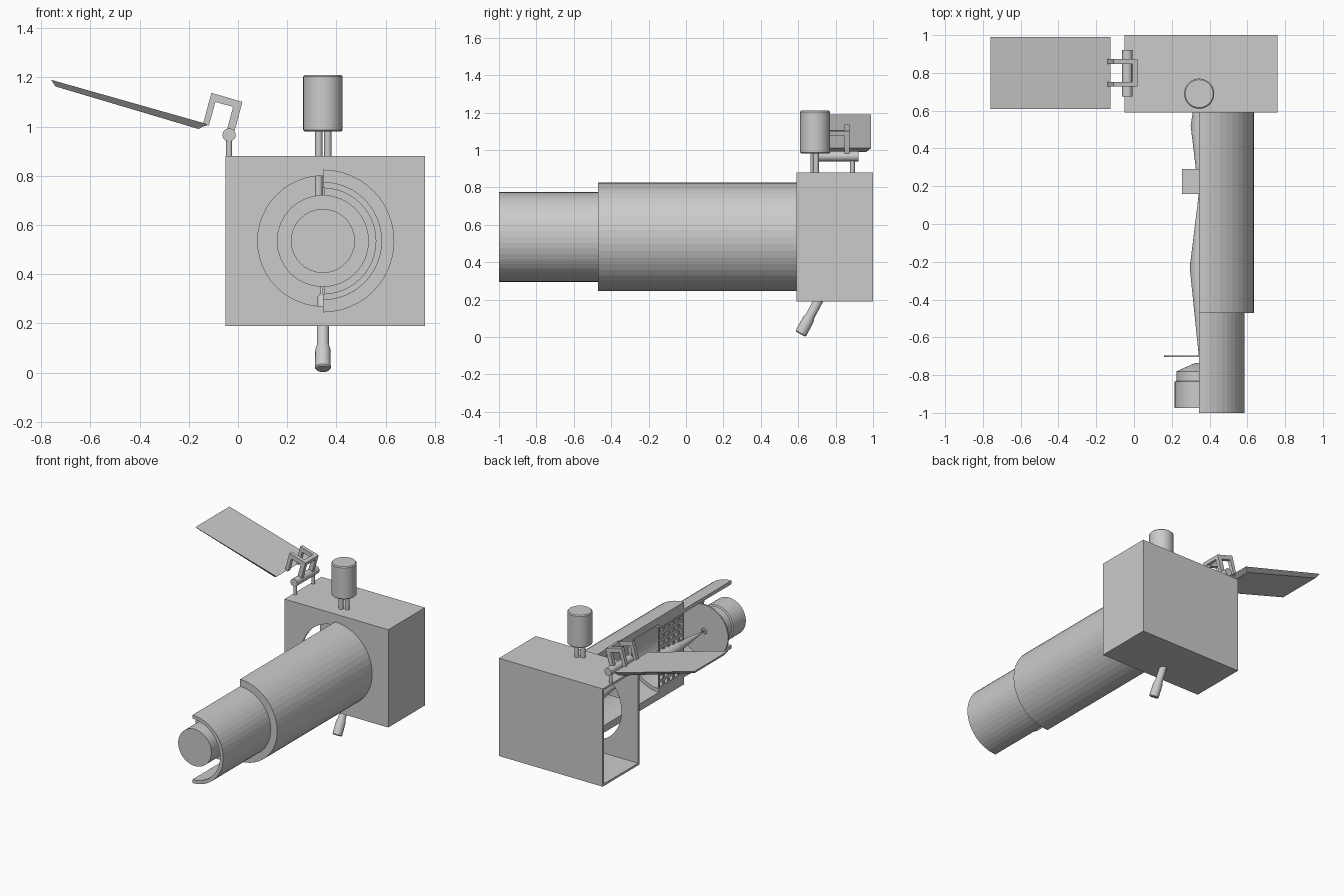
import bpy, bmesh, math
from mathutils import Vector

if "Cube" in bpy.data.objects:
    bpy.data.objects.remove(bpy.data.objects["Cube"])

CX, CZ = 0.345, 0.535      # optical axis


def finish(name, bm, smooth=False):
    bmesh.ops.remove_doubles(bm, verts=bm.verts, dist=1e-5)
    bmesh.ops.recalc_face_normals(bm, faces=bm.faces)
    me = bpy.data.meshes.new(name)
    bm.to_mesh(me)
    bm.free()
    ob = bpy.data.objects.new(name, me)
    bpy.context.collection.objects.link(ob)
    if smooth:
        bpy.ops.object.select_all(action='DESELECT')
        bpy.context.view_layer.objects.active = ob
        ob.select_set(True)
        bpy.ops.object.shade_smooth_by_angle(angle=math.radians(30))
    return ob


def extrude_y(name, pts, y0, y1):
    """Extrude an (x, z) outline along y."""
    bm = bmesh.new()
    f = bm.faces.new([bm.verts.new((x, y0, z)) for x, z in pts])
    r = bmesh.ops.extrude_face_region(bm, geom=[f])
    vs = [v for v in r['geom'] if isinstance(v, bmesh.types.BMVert)]
    bmesh.ops.translate(bm, verts=vs, vec=(0, y1 - y0, 0))
    return finish(name, bm)


def box(name, x0, x1, y0, y1, z0, z1):
    return extrude_y(name, [(x0, z0), (x1, z0), (x1, z1), (x0, z1)], y0, y1)


def lathe(name, a, b, profile, n=32):
    """Turn (distance, radius) points around the axis from a towards b."""
    a = Vector(a)
    d = (Vector(b) - a).normalized()
    q = d.to_track_quat('Z', 'Y')
    bm = bmesh.new()
    rings = []
    for t, r in profile:
        rings.append([bm.verts.new(a + q @ Vector((max(r, 1e-4) * math.cos(k * math.tau / n),
                      max(r, 1e-4) * math.sin(k * math.tau / n), t))) for k in range(n)])
    for r0, r1 in zip(rings, rings[1:]):
        for k in range(n):
            j = (k + 1) % n
            bm.faces.new((r0[k], r0[j], r1[j], r1[k]))
    if profile[0] != profile[-1]:
        bm.faces.new(rings[0])
        bm.faces.new(rings[-1])
    return finish(name, bm, True)


def along_y(name, profile, n=32):
    """Lathe on the optical axis, profile given as (y, radius)."""
    return lathe(name, (CX, 0, CZ), (CX, 1, CZ), profile, n)


def rod(name, a, b, r, n=16):
    return lathe(name, a, b, [(0, r), ((Vector(b) - Vector(a)).length, r)], n)


def arc(r, n=24, side=1):
    return [(CX + side * r * math.cos(t), CZ + r * math.sin(t))
            for t in [-math.pi / 2 + math.pi * k / n for k in range(n + 1)]]


# lamp housing: hollow, open on the left, half-round window in the front
bm = bmesh.new()
bmesh.ops.create_cube(bm, size=1)
for v in bm.verts:
    v.co = (0.355 + v.co.x * 0.81, 0.795 + v.co.y * 0.41, 0.535 + v.co.z * 0.69)
left = [f for f in bm.faces if f.calc_center_median().x < -0.04]
bmesh.ops.delete(bm, geom=left, context='FACES')
housing = finish("lamp_housing", bm)
m = housing.modifiers.new("walls", 'SOLIDIFY')
m.thickness, m.offset, m.use_even_offset = 0.015, -1, True
cutter = extrude_y("window_cutter", arc(0.265, side=-1), 0.5, 0.7)
cutter.hide_render = True
cutter.hide_set(True)
m = housing.modifiers.new("window", 'BOOLEAN')
m.operation, m.object, m.solver = 'DIFFERENCE', cutter, 'EXACT'

# cutaway telescoping tubes
for name, ro, ri, y0, y1 in (("outer_tube", 0.29, 0.24, -0.47, 0.59),
                             ("inner_tube", 0.24, 0.215, -1.0, -0.19)):
    extrude_y(name, arc(ro) + arc(ri)[::-1], y0, y1)

# eyepiece and pierced disc
along_y("eyepiece", [(-0.975, 0.13), (-0.835, 0.13), (-0.83, 0.12),
                     (-0.78, 0.12), (-0.735, 0.02)])
along_y("aperture_disc", [(-0.705, 0.02), (-0.705, 0.187), (-0.695, 0.187),
                          (-0.695, 0.02), (-0.705, 0.02)])

# light cones and the slide holder between them
along_y("front_beam", [(-0.70, 0.002), (-0.23, 0.05), (0.16, 0.002)], 24)
along_y("rear_beam", [(0.16, 0.002), (0.52, 0.045), (0.80, 0.002)], 24)
box("slide_holder", CX - 0.09, CX + 0.09, 0.16, 0.29, CZ - 0.09, CZ + 0.09)

# perforated plate inside the tube
bm = bmesh.new()
nx, nz = 5, 9
for i in range(nx):
    for k in range(nz):
        y0, z0, dy, dz = -0.47 + i * 0.056, CZ - 0.215 + k * 0.43 / nz, 0.056, 0.43 / nz
        bm.faces.new([bm.verts.new((0.348, y0 + a * dy, z0 + b * dz))
                      for a, b in ((0, 0), (1, 0), (1, 1), (0, 1))])
bmesh.ops.remove_doubles(bm, verts=bm.verts, dist=1e-4)
cells = bm.faces[:]
bmesh.ops.inset_individual(bm, faces=cells, thickness=0.013)
bmesh.ops.delete(bm, geom=cells, context='FACES')
plate = finish("perforated_plate", bm)
m = plate.modifiers.new("thickness", 'SOLIDIFY')
m.thickness, m.offset = 0.01, 0

# top knob on two rods reaching into the housing
lathe("top_knob", (CX, 0.69, 0.98), (CX, 0.69, 2),
      [(0, 0.074), (0.006, 0.08), (0.224, 0.08), (0.23, 0.074)])
for x, y in ((0.328, 0.68), (0.365, 0.695)):
    rod("knob_rod", (x, y, 0.6), (x, y, 0.99), 0.015)

# slanted feed pipe with a nozzle inside the housing
lathe("feed_pipe", (CX, 0.612, 0.015), (CX, 0.612 + 0.534, 1.015),
      [(0, 0.027), (0.006, 0.032), (0.09, 0.031), (0.11, 0.025),
       (0.325, 0.025), (0.345, 0.012), (0.42, 0.012)], 24)

# hinge pin and posts
rod("hinge_pin", (-0.036, 0.675, 0.966), (-0.036, 0.922, 0.966), 0.027, 20)
for y in (0.69, 0.89):
    rod("hinge_post", (-0.036, y, 0.87), (-0.036, y, 0.966), 0.0125)

# hinge arms joined by cross bars
arm = [(-0.145, 1.0), (-0.108, 1.137), (0.018, 1.10), (-0.018, 0.967),
       (-0.048, 0.975), (-0.02, 1.08), (-0.092, 1.10), (-0.118, 1.005)]
for y in (0.74, 0.86):
    extrude_y("hinge_arm", arm, y - 0.013, y + 0.013)
extrude_y("arm_cross_bar", [(0.018, 1.10), (0.012, 1.076), (-0.014, 1.083), (-0.008, 1.107)],
          0.74, 0.86)

# tilted door with bevelled edges
bm = bmesh.new()
top = [bm.verts.new(p) for p in ((-0.76, 0.61, 1.19), (-0.125, 0.61, 1.01),
                                 (-0.125, 0.99, 1.01), (-0.76, 0.99, 1.19))]
low = [bm.verts.new(p) for p in ((-0.742, 0.635, 1.163), (-0.16, 0.635, 0.99),
                                 (-0.16, 0.965, 0.99), (-0.742, 0.965, 1.163))]
bm.faces.new(top)
bm.faces.new(low[::-1])
for k in range(4):
    j = (k + 1) % 4
    bm.faces.new((top[k], low[k], low[j], top[j]))
finish("door", bm)
